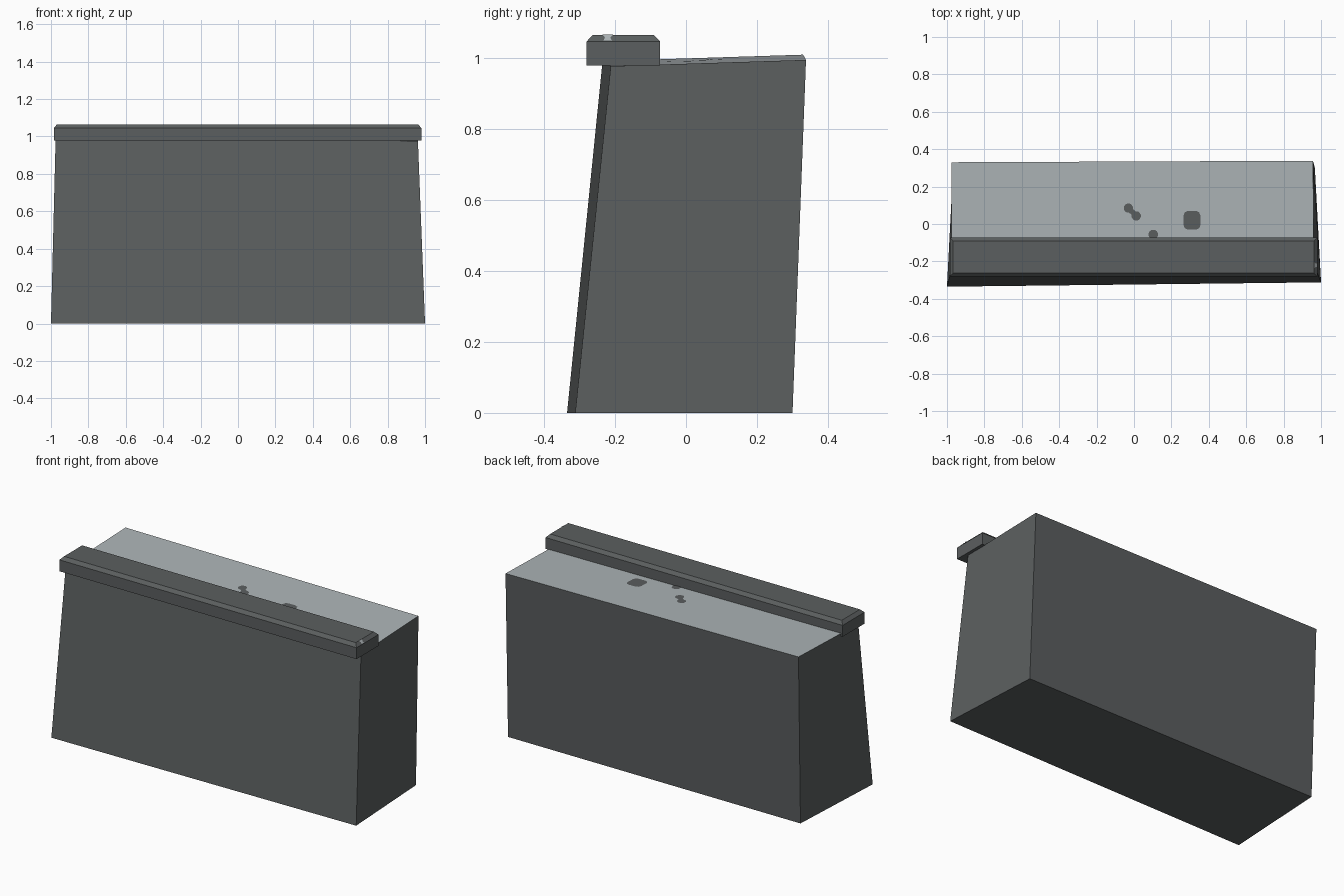
import bpy, bmesh, math

if "Cube" in bpy.data.objects:
    bpy.data.objects.remove(bpy.data.objects["Cube"])


def material(name, rgb):
    m = bpy.data.materials.new(name)
    m.diffuse_color = (*rgb, 1)
    m.use_nodes = True
    m.node_tree.nodes["Principled BSDF"].inputs["Base Color"].default_value = m.diffuse_color
    return m


DARK = material("dark_grey", (0.105, 0.114, 0.115))
LIGHT = material("light_grey", (0.42, 0.46, 0.475))


def make(name, verts, faces, *mats):
    me = bpy.data.meshes.new(name)
    me.from_pydata(verts, [], faces)
    bm = bmesh.new()
    bm.from_mesh(me)
    if len(faces) > 1:
        bmesh.ops.recalc_face_normals(bm, faces=bm.faces)
    bm.to_mesh(me)
    bm.free()
    for m in mats:
        me.materials.append(m)
    ob = bpy.data.objects.new(name, me)
    bpy.context.collection.objects.link(ob)
    return ob


def top_z(x, y):
    # gently tilted top plane of the block
    return 0.9907 - 0.0078 * x + 0.032 * y


BOX = [(0, 1, 2, 3), (4, 5, 6, 7), (0, 1, 5, 4), (1, 2, 6, 5), (2, 3, 7, 6), (3, 0, 4, 7)]

# Tapered block with a light top face
base = [(-1, -0.335), (1, -0.312), (0.967, 0.30), (-0.967, 0.30)]
head = [(-0.975, -0.235), (0.962, -0.212), (0.957, 0.338), (-0.975, 0.33)]
block = make("block", [(x, y, 0) for x, y in base] + [(x, y, top_z(x, y)) for x, y in head],
             BOX, DARK, LIGHT)
for p in block.data.polygons:
    p.material_index = int(p.normal.z > 0.8)


# Front ledge cap with chamfered top
def ring(inset, z):
    x0, x1, y0, y1 = -0.985 + inset, 0.98 - inset, -0.28 + inset, -0.073 - inset
    return [(x0, y0, z), (x1, y0, z), (x1, y1, z), (x0, y1, z)]


sides = [(i + k, (i + 1) % 4 + k, (i + 1) % 4 + k + 4, i + k + 4) for k in (0, 4) for i in range(4)]
make("ledge_cap", ring(0, 0.978) + ring(0, 1.046) + ring(0.018, 1.065),
     [(3, 2, 1, 0), (8, 9, 10, 11)] + sides, DARK)


# Dark worn spots on the top face
def spot(name, cx, cy, rx, ry, power=1.0, n=12):
    pts = []
    for i in range(n):
        a = 2 * math.pi * (i + 0.5) / n
        c, s = math.cos(a), math.sin(a)
        x = cx + rx * math.copysign(abs(c) ** power, c)
        y = cy + ry * math.copysign(abs(s) ** power, s)
        pts.append((x, y, top_z(x, y) + 0.002))
    make(name, pts, [tuple(range(n))], DARK)


spot("square_spot", 0.31, 0.02, 0.046, 0.05, 0.5)
spot("upper_spot", -0.03, 0.085, 0.025, 0.025)
spot("lower_spot", 0.012, 0.043, 0.025, 0.026)
spot("edge_spot", 0.103, -0.056, 0.026, 0.026)

# Narrow bridge joining the paired spots
bridge = [(-0.032, 0.066), (-0.004, 0.04), (0.012, 0.064), (-0.012, 0.086)]
make("spot_bridge", [(x, y, top_z(x, y) + 0.0015) for x, y in bridge], [(0, 1, 2, 3)], DARK)

# Light chip on the right chamfer of the cap
chip = [(-0.232, 0.1), (-0.209, 0.1), (-0.213, 0.5), (-0.205, 0.95), (-0.236, 0.95), (-0.228, 0.5)]
make("cap_chip", [(0.9815 - 0.018 * t, y, 1.0475 + 0.019 * t) for y, t in chip],
     [tuple(range(6))], LIGHT)
